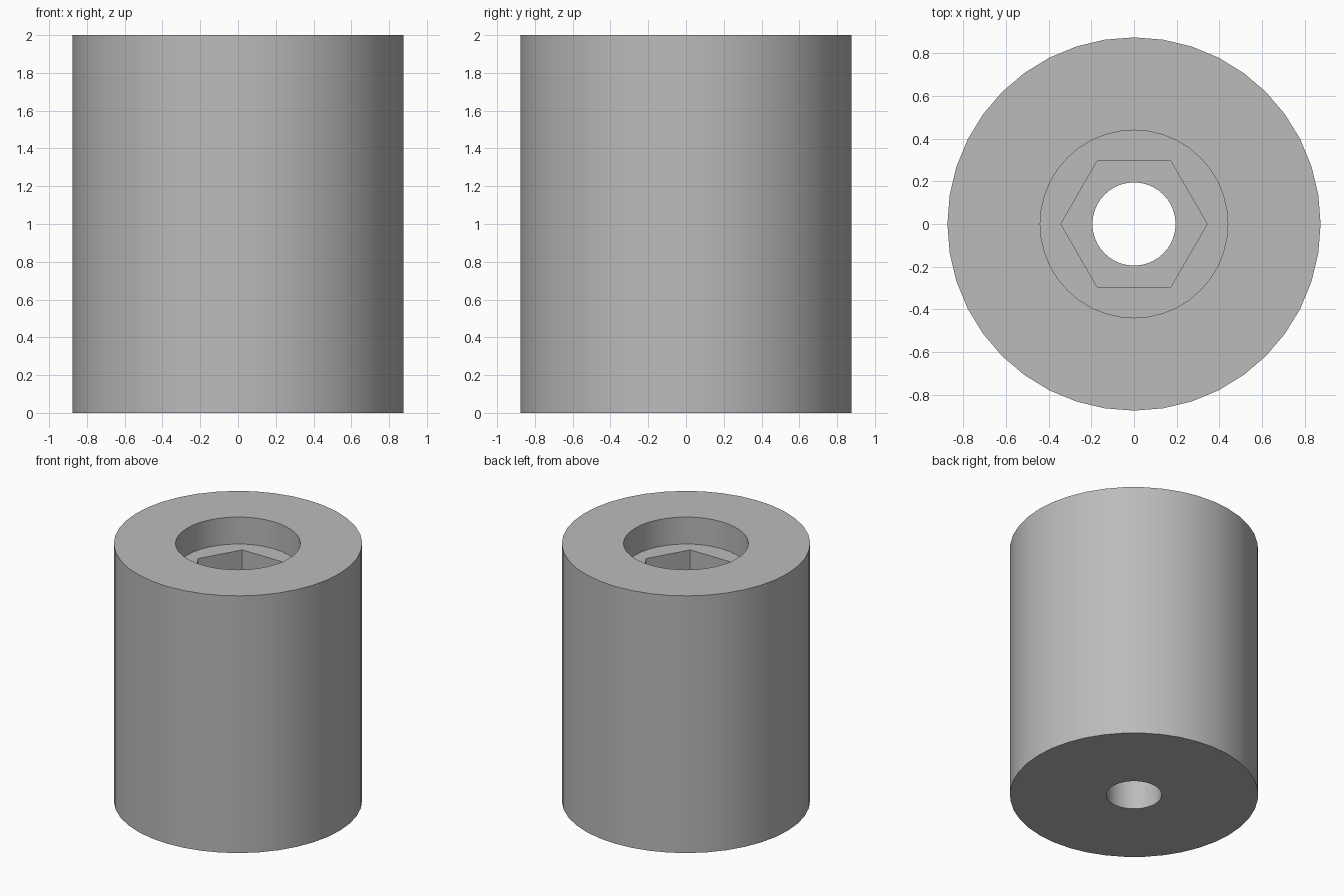
import bpy
import math

cube = bpy.data.objects.get("Cube")
if cube:
    bpy.data.objects.remove(cube, do_unlink=True)

HEIGHT = 2.0
SIDES = 40
BORE_FLOOR = 1.79
HEX_FLOOR = 1.47


def cylinder(name, radius, bottom, top, sides, turn=0.0):
    bpy.ops.mesh.primitive_cylinder_add(
        vertices=sides, radius=radius, depth=top - bottom,
        location=(0, 0, (top + bottom) / 2), rotation=(0, 0, turn))
    obj = bpy.context.object
    obj.name = obj.data.name = name
    return obj


# Single grey material
grey = bpy.data.materials.new("plain_grey")
grey.use_nodes = True
colour = (0.5, 0.5, 0.5, 1)
grey.diffuse_color = colour
grey.node_tree.nodes["Principled BSDF"].inputs["Base Color"].default_value = colour

# Solid body
body = cylinder("spacer_body", 0.875, 0, HEIGHT, SIDES)
body.data.materials.append(grey)

# Stepped hole: round counterbore, hexagonal nut pocket, through hole
cutters = [
    cylinder("counterbore_cutter", 0.44, BORE_FLOOR, HEIGHT + 0.2, SIDES),
    cylinder("nut_pocket_cutter", 0.343, HEX_FLOOR, HEIGHT + 0.1, 6, math.radians(30)),
    cylinder("through_hole_cutter", 0.195, -0.2, HEIGHT + 0.3, SIDES),
]
bpy.ops.object.select_all(action="DESELECT")
body.select_set(True)
bpy.context.view_layer.objects.active = body
for cutter in cutters:
    cutter.hide_render = True
    cut = body.modifiers.new(cutter.name, "BOOLEAN")
    cut.operation = "DIFFERENCE"
    cut.solver = "EXACT"
    cut.object = cutter
    bpy.ops.object.modifier_apply(modifier=cut.name)
    bpy.data.objects.remove(cutter, do_unlink=True)

# Smooth walls with crisp rims and pocket corners
bpy.ops.object.shade_smooth_by_angle(angle=math.radians(30))
